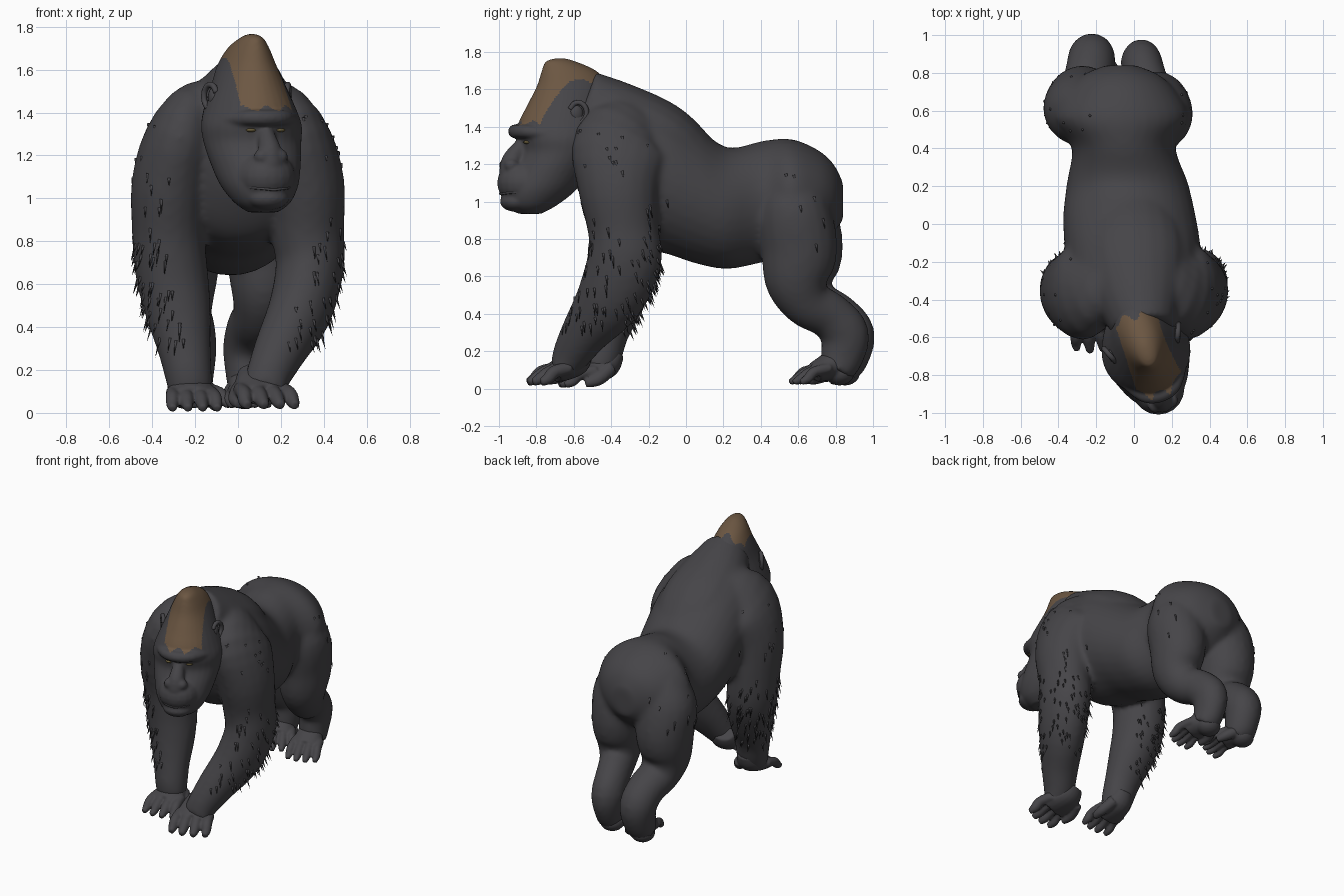
import bpy, bmesh, math, random
from mathutils import Vector, Matrix

random.seed(4)
cube = bpy.data.objects.get("Cube")
if cube:
    bpy.data.objects.remove(cube, do_unlink=True)


def material(name, rgb):
    mat = bpy.data.materials.new(name)
    mat.use_nodes = True
    color = (*rgb, 1.0)
    mat.diffuse_color = color
    shader = next(n for n in mat.node_tree.nodes if n.type == 'BSDF_PRINCIPLED')
    shader.inputs["Base Color"].default_value = color
    shader.inputs["Roughness"].default_value = 0.9
    return mat


FUR = material("charcoal fur", (0.061, 0.059, 0.065))
CREST = material("brown crest", (0.15, 0.095, 0.055))
AMBER = material("amber eye", (0.13, 0.1, 0.04))


def spline(points, steps):
    """Smooth curve through points of position plus radii."""
    pts = [[*p, p[-1]][:5] for p in points]
    last = len(pts) - 1
    out = []
    for i in range(last):
        quad = pts[max(i - 1, 0)], pts[i], pts[i + 1], pts[min(i + 2, last)]
        for s in range(steps):
            t = s / steps
            out.append([b + 0.5 * t * (c - a + t * (2 * a - 5 * b + 4 * c - d + t * (3 * (b - c) + d - a)))
                        for a, b, c, d in zip(*quad)])
    return out + [pts[-1]]


def tube(points, axis=None, ref=(1, 0, 0), sides=20, steps=4):
    """Loft of ellipses along a smooth path; axis fixes the ring direction."""
    path = spline(points, steps)
    centers = [Vector(p[:3]) for p in path]
    ref = Vector(ref)
    bm = bmesh.new()
    rings = []
    for i, p in enumerate(path):
        tan = Vector(axis) if axis else centers[min(i + 1, len(path) - 1)] - centers[max(i - 1, 0)]
        tan.normalize()
        side = (ref - tan * ref.dot(tan)).normalized()
        up = tan.cross(side)
        angles = [math.tau * k / sides for k in range(sides)]
        rings.append([bm.verts.new(centers[i] + side * p[3] * math.cos(a) + up * p[4] * math.sin(a))
                      for a in angles])
    for low, high in zip(rings, rings[1:]):
        for k in range(sides):
            n = (k + 1) % sides
            bm.faces.new((low[k], low[n], high[n], high[k]))
    bm.faces.new(rings[0])
    bm.faces.new(rings[-1])
    bmesh.ops.recalc_face_normals(bm, faces=bm.faces[:])
    return bm


def blob(center, radii):
    bm = bmesh.new()
    bmesh.ops.create_uvsphere(bm, u_segments=20, v_segments=12, radius=1,
                              matrix=Matrix.Translation(center) @ Matrix.Diagonal((*radii, 1)))
    return bm


def build(name, parts, mats, voxel=0, relax=4, matrix=None):
    """Join the parts, blend them into one skin if voxel is set, and shade smooth."""
    bm = bmesh.new()
    for part in parts:
        temp = bpy.data.meshes.new("temp")
        part.to_mesh(temp)
        part.free()
        bm.from_mesh(temp)
        bpy.data.meshes.remove(temp)
    mesh = bpy.data.meshes.new(name)
    bm.to_mesh(mesh)
    bm.free()
    obj = bpy.data.objects.new(name, mesh)
    bpy.context.scene.collection.objects.link(obj)
    if voxel:
        remesh = obj.modifiers.new("blend", 'REMESH')
        remesh.mode = 'VOXEL'
        remesh.voxel_size = voxel
        smooth = obj.modifiers.new("relax", 'SMOOTH')
        smooth.iterations = relax
        bpy.context.view_layer.update()
        graph = bpy.context.evaluated_depsgraph_get()
        skin = bpy.data.meshes.new_from_object(obj.evaluated_get(graph))
        obj.modifiers.clear()
        if len(skin.polygons):
            obj.data = skin
    obj.data.materials.clear()
    for mat in mats:
        obj.data.materials.append(mat)
    for face in obj.data.polygons:
        face.use_smooth = True
    if matrix:
        obj.matrix_world = matrix
    return obj


def turned(x, y, degrees):
    return Matrix.Translation((x, y, 0)) @ Matrix.Rotation(math.radians(degrees), 4, 'Z')


# Torso and neck
torso = tube([(-.07, .84, 1.0, .08, .1), (-.07, .79, 1.02, .2, .18), (-.07, .7, 1.02, .295, .26),
              (-.07, .56, 1.02, .36, .315), (-.055, .41, 1.0, .275, .325), (-.035, .22, .965, .32, .325),
              (-.025, .05, 1.04, .35, .37), (-.01, -.1, 1.12, .36, .4), (0, -.28, 1.18, .36, .42),
              (.02, -.42, 1.22, .33, .39), (.03, -.53, 1.28, .22, .28), (.04, -.59, 1.3, .09, .12)],
             axis=(0, -1, 0), sides=32)
neck = tube([(-.01, .1, 1.15, .2, .15), (0, -.12, 1.32, .27, .2), (.02, -.35, 1.435, .24, .2),
             (.05, -.56, 1.53, .165, .18)])

# Arms: shared upper arm, separate forearms for the stride
upper_arm = [(.11, -.25, 1.39, .14, .19), (.25, -.345, 1.29, .17, .265), (.315, -.36, 1.08, .18, .22),
             (.325, -.335, .85, .17, .19)]
left_arm = tube(upper_arm + [(.335, -.33, .68, .16, .2), (.29, -.41, .48, .15, .18),
                             (.2, -.54, .3, .125, .13), (.14, -.62, .17, .105, .1), (.12, -.66, .1, .1, .07)])
right_arm = tube([(-p[0], *p[1:]) for p in upper_arm]
                 + [(-.31, -.33, .66, .17, .18), (-.28, -.365, .48, .155, .15),
                    (-.25, -.42, .3, .125, .115), (-.23, -.45, .17, .11, .105), (-.22, -.47, .09, .1, .08)])

# Legs: one path, mirrored about the hips and shifted for the other side
leg = [(.07, .555, 1.14, .12, .14), (.11, .575, .96, .195, .195), (.12, .605, .75, .18, .205),
       (.12, .595, .58, .155, .175), (.1, .65, .46, .125, .135), (.06, .77, .39, .115, .125),
       (.04, .85, .29, .11, .13), (.04, .83, .16, .095, .115), (.05, .8, .09, .09, .09)]
left_leg = tube(leg)
right_leg = tube([(-.2 - .6 * x, y + .03, z, a + .015, b) for x, y, z, a, b in leg])

body = build("body", [torso, neck, left_arm, right_arm, left_leg, right_leg], [FUR], 0.017, 9)


# Hands and feet, pointing forward from the wrist or ankle
def paw(name, place, spread, drop=0, thumb=1, heel=False):
    w = spread * 1.6
    parts = [tube([(0, .035, .2, w * .6, .05), (0, -.01, .15 - drop, w * .85, .075),
                   (0, -.07, .115 - drop, w, .07), (0, -.14, .085 - drop, w, .055)])]
    for i in range(4):
        off = spread * (i - 1.5)
        reach = .02 * abs(i - 1.5) - .01
        r = spread * .48
        parts.append(tube([(off * .9, -.08, .11 - drop, r), (off, -.17, .09 - drop, r),
                           (off * 1.05, -.23 + reach, .052 - drop, r * .9),
                           (off * 1.05, -.27 + reach, .034 - drop, r * .55)], sides=12))
    inner = -thumb * w
    parts.append(tube([(inner + thumb * .04, 0, .11, .04), (inner, -.07, .065 - drop, .036),
                       (inner - thumb * .005, -.14, .04 - drop, .022)], sides=12))
    if heel:
        parts.append(blob((0, 0, .085), (.085, .08, .068)))
    build(name, parts, [FUR], 0.009, 4, place)


paw("left_hand", turned(.08, -.575, 18), .074)
paw("right_hand", turned(-.225, -.41, 6), .066, .014, -1)
paw("left_foot", turned(.03, .82, 18), .06, heel=True)
paw("right_foot", turned(-.24, .85, 28), .06, thumb=-1, heel=True)

# Head, turned a little to its left
turn = turned(.055, -.645, 18)
skull = tube([(0, -.2, .935, .07, .06), (0, -.19, .98, .13, .135), (0, -.145, 1.06, .18, .195),
              (0, -.09, 1.16, .21, .21), (0, -.04, 1.26, .23, .21), (0, -.025, 1.34, .235, .235),
              (0, 0, 1.42, .21, .255), (0, .02, 1.52, .17, .225), (0, .045, 1.62, .13, .2),
              (0, .02, 1.7, .09, .15), (0, -.025, 1.748, .05, .085), (0, -.03, 1.766, .015, .03)],
             axis=(0, 0, 1), sides=32)
brow = tube([(-.18, -.12, 1.36, .025), (-.09, -.245, 1.375, .035), (0, -.275, 1.375, .037),
             (.09, -.245, 1.375, .035), (.18, -.12, 1.36, .025)], ref=(0, 0, 1))
muzzle = blob((0, -.235, 1.1), (.14, .142, .125))
lower_lip = blob((0, -.275, 1.0), (.1, .088, .055))
bridge = tube([(0, -.2, 1.36, .03), (0, -.255, 1.29, .04), (0, -.3, 1.22, .055), (0, -.31, 1.15, .06)])
wings = [blob((s * .042, -.318, 1.195), (.04, .04, .036)) for s in (-1, 1)]
cheeks = [blob((s * .11, -.16, 1.215), (.06, .065, .045)) for s in (-1, 1)]
head = build("head", [skull, brow, muzzle, lower_lip, bridge, *wings, *cheeks], [FUR, CREST], 0.01, 5, turn)
for face in head.data.polygons:
    x, y, z = face.center
    scallop = .012 * math.cos(x * 60)
    slope = 1.66 - z
    if (abs(x - .06 * slope) < .113 + .06 * slope and z > 1.42 + scallop
            and y < .165 - 2 * scallop and face.normal.z > -.2):
        face.material_index = 1

# Ears: rim and inner lobe
ears = []
for s in (-1, 1):
    rim = [(s * (.19 + .018 * math.sin(a)), .01 + .042 * math.sin(a), 1.475 + .055 * math.cos(a), .014)
           for a in (math.radians(-70 + 45 * k) for k in range(7))]
    ears += [tube(rim, sides=10), blob((s * .18, .005, 1.47), (.02, .036, .045))]
build("ears", ears, [FUR], matrix=turn)

# Eyes and lips
build("eyes", [blob((s * .07, -.231, 1.318), (.026, .028, .01)) for s in (-1, 1)], [AMBER], matrix=turn)
lip_line = [(.118 * math.sin(a), -.24 - .121 * math.cos(a), 1.04 + .012 * abs(math.sin(a)), .006)
            for a in (math.radians(20 * k) for k in range(-4, 5))]
build("lips", [tube(lip_line, ref=(0, 0, 1), sides=8)], [FUR], matrix=turn)

# Fur tufts: dense around the elbows, sparse on shoulders and thighs
elbows, sparse = [], []
for face in body.data.polygons:
    x, y, z = face.center
    outward = face.normal.x * x > 0
    if y < -.1 and .3 < z < .8 and abs(x) > .2 and (face.normal.y > .1 or outward):
        elbows.append(face)
    elif outward and abs(x) > .2 and .75 < z < 1.4 and (y < -.1 or y > .45):
        sparse.append(face)
tufts = bmesh.new()
for faces, count, lift in ((elbows, 200, .3), (sparse, 60, .04)):
    for face in random.sample(faces, min(count, len(faces))):
        flow = (face.normal * lift + Vector((0, .15, -.8))).normalized()
        length = random.uniform(.04, .08)
        place = (Matrix.Translation(face.center + flow * length * .35)
                 @ flow.to_track_quat('Z', 'Y').to_matrix().to_4x4())
        bmesh.ops.create_cone(tufts, cap_ends=True, segments=4, radius1=.008, radius2=0,
                              depth=length, matrix=place)
build("fur_tufts", [tufts], [FUR])
